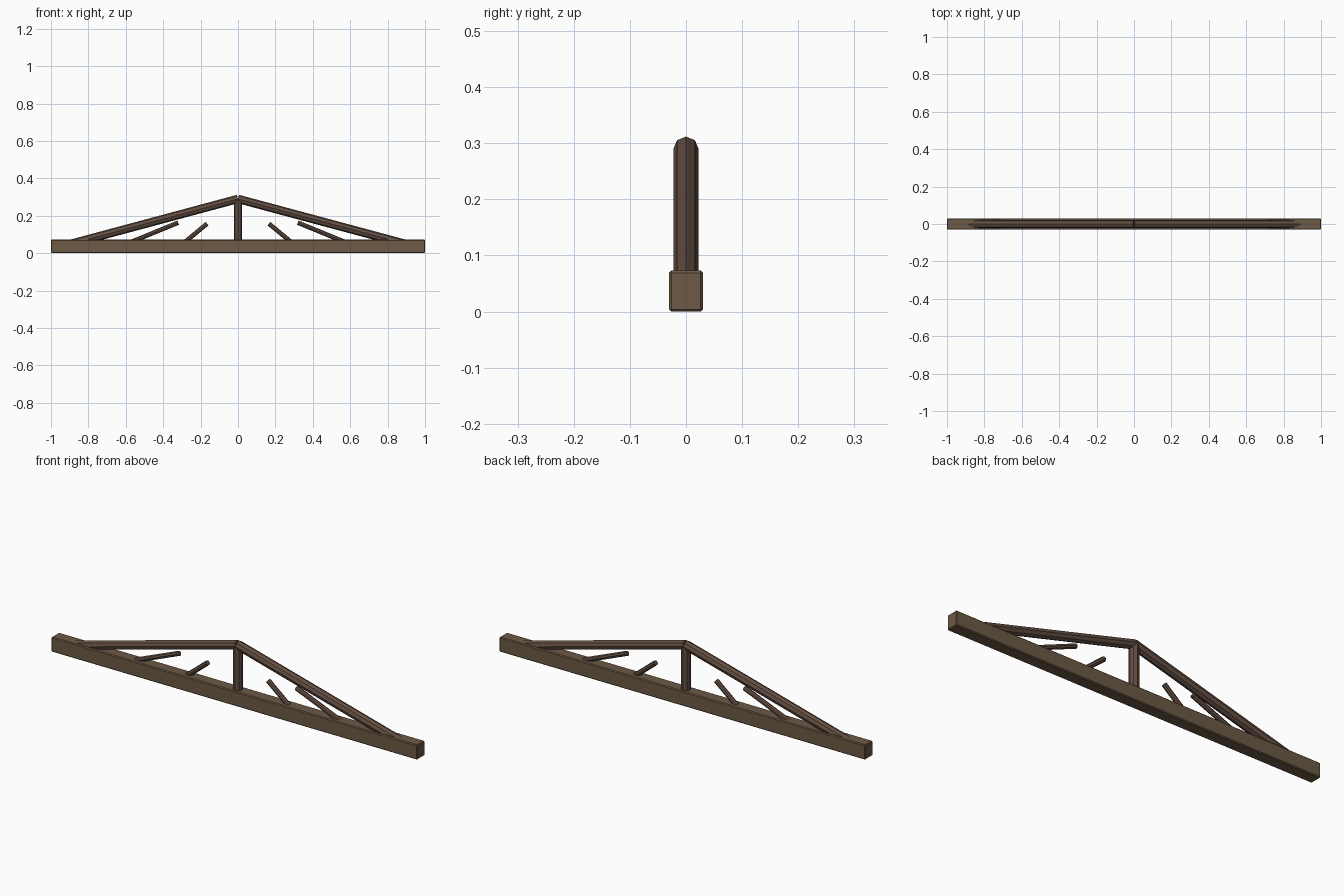
import bpy
from mathutils import Vector

if "Cube" in bpy.data.objects:
    bpy.data.objects.remove(bpy.data.objects["Cube"])


def material(name, color):
    m = bpy.data.materials.new(name)
    m.diffuse_color = (*color, 1)
    m.use_nodes = True
    m.node_tree.nodes["Principled BSDF"].inputs["Base Color"].default_value = m.diffuse_color
    return m


beam_wood = material("beam_wood", (0.15, 0.10, 0.06))
dark_wood = material("dark_wood", (0.125, 0.078, 0.055))


def pole(name, a, b, radius):
    # Eight-sided pole between two points (x, z), with corners facing front and up
    a, b = Vector((a[0], 0, a[1])), Vector((b[0], 0, b[1]))
    d = b - a
    bpy.ops.mesh.primitive_cylinder_add(vertices=8, radius=radius, depth=d.length,
                                        location=(a + b) / 2)
    ob = bpy.context.object
    ob.name = name
    ob.rotation_mode = 'QUATERNION'
    ob.rotation_quaternion = Vector((0, 0, 1)).rotation_difference(d)
    ob.data.materials.append(dark_wood)


# Bottom tie beam with softened edges
bpy.ops.mesh.primitive_cube_add(size=1, location=(0, 0, 0.0365))
beam = bpy.context.object
beam.name = "tie_beam"
beam.scale = (2, 0.06, 0.073)
bpy.ops.object.transform_apply(location=False, rotation=False, scale=True)
bevel = beam.modifiers.new("bevel", 'BEVEL')
bevel.width = 0.004
bevel.segments = 1
beam.data.materials.append(beam_wood)

# Central king post
pole("king_post", (0, 0.035), (0, 0.29), 0.0225)

# Rafters and short braces on both sides
for side, s in (("left", -1), ("right", 1)):
    pole(f"{side}_rafter", (s * 0.95, 0.035), (0, 0.29), 0.0225)
    pole(f"{side}_outer_brace", (s * 0.633, 0.035), (s * 0.32, 0.163), 0.012)
    pole(f"{side}_inner_brace", (s * 0.314, 0.035), (s * 0.165, 0.158), 0.012)
